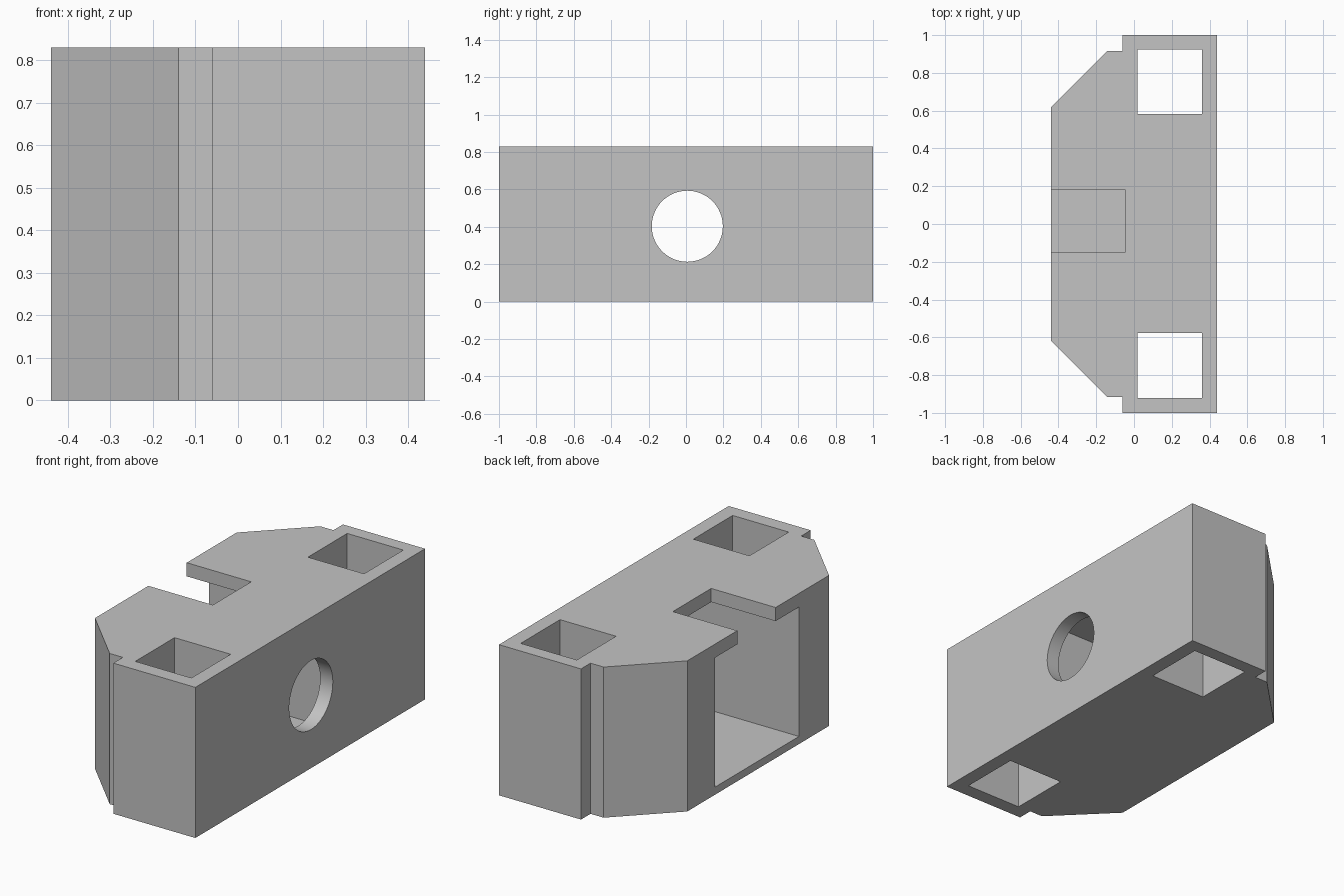
import bpy
import bmesh
import math
from mathutils import Matrix

cube = bpy.data.objects.get("Cube")
if cube:
    bpy.data.objects.remove(cube, do_unlink=True)

HEIGHT = 0.83

grey = bpy.data.materials.new("plain grey")
grey.use_nodes = True
colour = (0.55, 0.55, 0.55, 1)
grey.diffuse_color = colour
grey.node_tree.nodes["Principled BSDF"].inputs["Base Color"].default_value = colour


def make_object(name, bm):
    bmesh.ops.recalc_face_normals(bm, faces=bm.faces)
    mesh = bpy.data.meshes.new(name)
    bm.to_mesh(mesh)
    bm.free()
    mesh.materials.append(grey)
    obj = bpy.data.objects.new(name, mesh)
    bpy.context.collection.objects.link(obj)
    return obj


def box(name, xs, ys, zs):
    bm = bmesh.new()
    bmesh.ops.create_cube(bm, size=1)
    size = [b - a for a, b in (xs, ys, zs)]
    centre = [(a + b) / 2 for a, b in (xs, ys, zs)]
    bmesh.ops.transform(bm, matrix=Matrix.Translation(centre) @ Matrix.Diagonal((*size, 1)),
                        verts=bm.verts)
    return make_object(name, bm)


# Block: chamfered outline with a small step at each end, extruded upward
half = [(-0.44, 0.617), (-0.14, 0.917), (-0.06, 0.917), (-0.06, 1), (0.44, 1)]
outline = half + [(x, -y) for x, y in reversed(half)]
bm = bmesh.new()
base = bm.faces.new([bm.verts.new((x, y, 0)) for x, y in outline])
top = bmesh.ops.extrude_face_region(bm, geom=[base], use_keep_orig=True)["geom"]
bmesh.ops.translate(bm, vec=(0, 0, HEIGHT),
                    verts=[v for v in top if isinstance(v, bmesh.types.BMVert)])
block = make_object("housing_block", bm)

# Square shafts, side cavity and top slot
cutters = [
    box("back_shaft_cutter", (0.018, 0.36), (0.583, 0.925), (-0.2, 1)),
    box("front_shaft_cutter", (0.018, 0.36), (-0.92, -0.578), (-0.2, 1)),
    box("cavity_cutter", (-0.6, 0.363), (-0.355, 0.375), (0.042, 0.755)),
    box("slot_cutter", (-0.6, -0.047), (-0.152, 0.182), (0.6, 1)),
]

# Round hole through the wall into the cavity
bm = bmesh.new()
bmesh.ops.create_cone(bm, cap_ends=True, segments=64, radius1=0.19, radius2=0.19, depth=0.4,
                      matrix=Matrix.Translation((0.45, 0.007, 0.403))
                      @ Matrix.Rotation(math.pi / 2, 4, "Y"))
cutters.append(make_object("round_hole_cutter", bm))

for cutter in cutters:
    cutter.hide_render = True
    mod = block.modifiers.new(cutter.name, "BOOLEAN")
    mod.operation = "DIFFERENCE"
    mod.solver = "EXACT"
    mod.object = cutter

# Bake the cuts and drop the cutters
depsgraph = bpy.context.evaluated_depsgraph_get()
baked = bpy.data.meshes.new_from_object(block.evaluated_get(depsgraph))
block.modifiers.clear()
block.data = baked
block.data.materials.clear()
block.data.materials.append(grey)
for face in block.data.polygons:
    face.material_index = 0
for cutter in cutters:
    bpy.data.objects.remove(cutter, do_unlink=True)

# Smooth round hole, sharp edges elsewhere
bpy.ops.object.select_all(action="DESELECT")
block.select_set(True)
bpy.context.view_layer.objects.active = block
bpy.ops.object.shade_smooth_by_angle(angle=math.radians(30))
